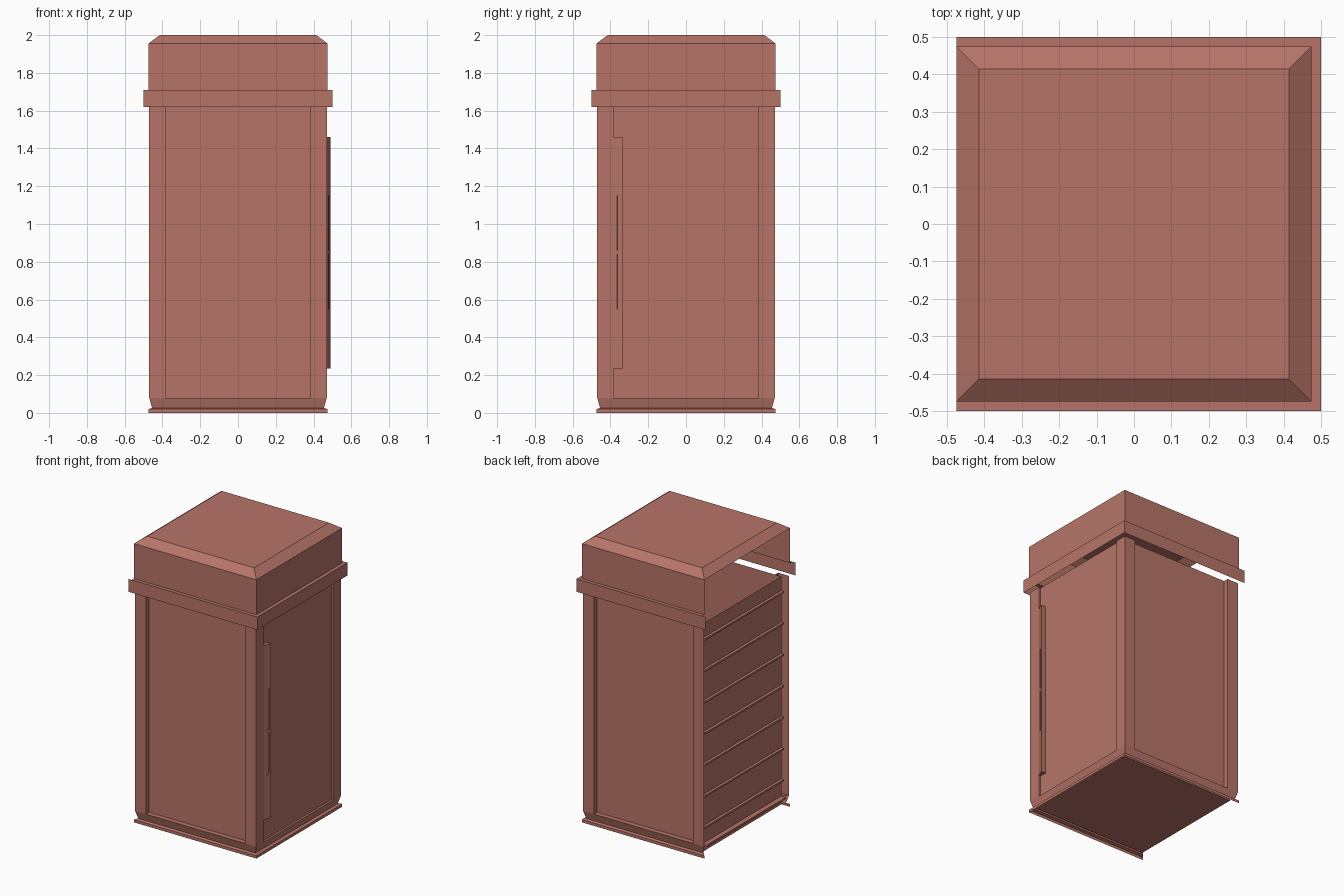
import bpy, bmesh

if "Cube" in bpy.data.objects:
    bpy.data.objects.remove(bpy.data.objects["Cube"])

mat = bpy.data.materials.new("clay_red")
mat.diffuse_color = (0.47, 0.175, 0.14, 1)
mat.use_nodes = True
mat.node_tree.nodes["Principled BSDF"].inputs["Base Color"].default_value = mat.diffuse_color


def loft(name, rows, cap_first=False, cap_last=False, recess=()):
    """Skin rows of points, listed top to bottom and clockwise from above."""
    bm = bmesh.new()
    vs = [[bm.verts.new(p) for p in row] for row in rows]
    pockets = []
    for j in range(len(vs) - 1):
        a, b = vs[j], vs[j + 1]
        for i in range(len(a) - 1):
            f = bm.faces.new((a[i], a[i + 1], b[i + 1], b[i]))
            if (j, i) in recess:
                pockets.append(f)
    if cap_first:
        bm.faces.new(vs[0][::-1])
    if cap_last:
        bm.faces.new(vs[-1])
    bm.normal_update()
    for f in pockets:
        n = f.normal.copy()
        r = bmesh.ops.extrude_discrete_faces(bm, faces=[f])
        bmesh.ops.translate(bm, verts=r["faces"][0].verts, vec=n * -0.003)
    me = bpy.data.meshes.new(name)
    bm.to_mesh(me)
    bm.free()
    me.materials.append(mat)
    ob = bpy.data.objects.new(name, me)
    bpy.context.collection.objects.link(ob)
    return ob


def three_sides(r, z, right=None):
    # back, right and front; the left side stays open
    x = right or r
    return [(-r, r, z), (x, r, z), (x, -r, z), (-r, -r, z)]


def four_sides(r, z):
    ring = three_sides(r, z)
    return ring + ring[:1]


TOP, RAIL = 1.62, 0.08
OUT, CORE, INNER, DOOR = 0.47, 0.435, 0.385, 0.455

# Roof cap bevelled on all sides, then band and overhanging lip on three
cap = loft("roof_cap", [four_sides(0.415, 2), four_sides(0.475, 1.955)])
loft("roof_top", [[(-0.415, 0.415, 2), (0.415, 0.415, 2)],
                  [(-0.415, -0.415, 2), (0.415, -0.415, 2)]]).data.flip_normals()
loft("roof_band", [three_sides(r, z) for r, z in
                   ((0.475, 1.955), (0.475, 1.71))])
# lip ends flush with the band on the open side
loft("roof_lip", [[(max(x, -0.475), y, z) for x, y, z in three_sides(r, z)]
                  for r, z in ((0.475, 1.71), (0.5, 1.71))])
loft("roof_lip_edge", [three_sides(0.5, z) for z in (1.71, TOP)])

# Flared base moulding and plinth
loft("base_moulding", [three_sides(r, z) for r, z in
                       ((CORE, RAIL), (OUT, RAIL), (0.455, 0.025), (0.475, 0.02), (0.475, 0))])

# Recessed wall panels and floor
loft("wall_panels", [three_sides(CORE, TOP, DOOR), three_sides(CORE, 0.022, DOOR)], cap_last=True)

# Corner posts, mirrored front to back
for label, s in (("back", 1), ("front", -1)):
    right = [(INNER, CORE), (INNER, OUT), (OUT, OUT), (OUT, INNER), (DOOR, INNER)]
    left = [(-OUT, OUT), (-INNER, OUT), (-INNER, CORE)]
    for side, pts in (("right", right), ("left", left)):
        pts = [(x, s * y) for x, y in pts][::s]
        loft(f"{label}_{side}_post", [[(x, y, z) for x, y in pts] for z in (TOP, RAIL)])

# Slatted left wall: flat boards with thin ledges between and a sill below
profile = [(-CORE, TOP)]
step = (TOP - RAIL) / 7
ledges = [(TOP - (k + 0.5) * step, 0.02) for k in range(7)] + [(RAIL - 0.012, 0.035)]
for z, d in ledges:
    profile += [(-CORE, z + 0.012), (-CORE - d, z + 0.012), (-CORE - d, z), (-CORE, z)]
profile.append((-CORE, 0.022))
loft("slatted_wall", [[(x, -CORE, z), (x, CORE, z)] for x, z in profile])

# Wedge-shaped door grip with two slots, rising out of the front right post
section = [(DOOR, -0.335), (0.49, -0.335), (0.484, -0.35), (0.478, -0.365), (OUT, -INNER),
           (DOOR, -INNER)]
loft("door_grip", [[(x, y, z) for x, y in section]
                   for z in (1.46, 1.15, 0.86, 0.84, 0.55, 0.235)],
     cap_first=True, cap_last=True, recess={(1, 2), (3, 2)})
